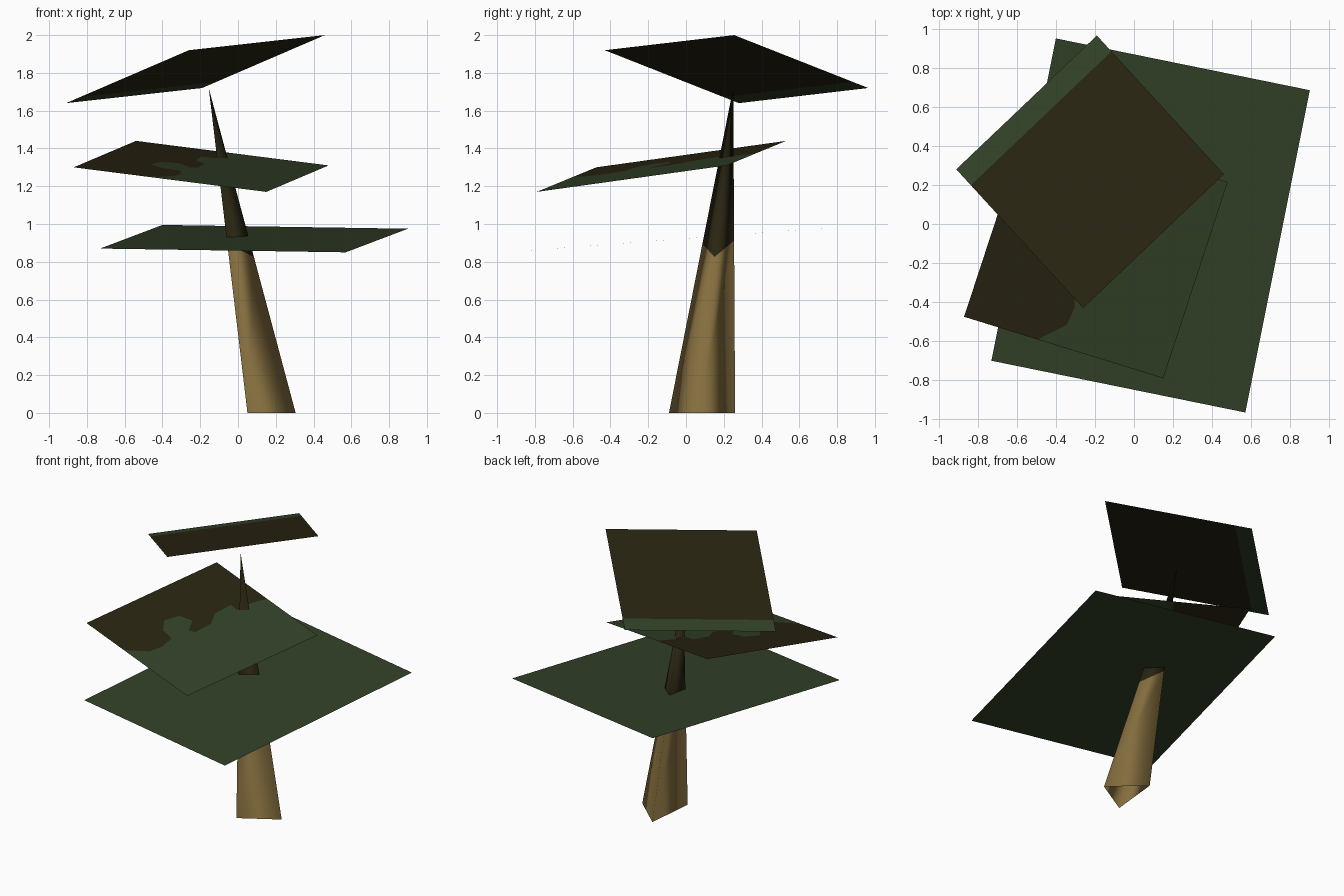
import bpy, bmesh
from mathutils import Vector

cube = bpy.data.objects.get("Cube")
if cube:
    bpy.data.objects.remove(cube, do_unlink=True)


def make_material(name, rgb):
    mat = bpy.data.materials.new(name)
    mat.use_nodes = True
    color = (*rgb, 1)
    mat.diffuse_color = color
    bsdf = mat.node_tree.nodes["Principled BSDF"]
    bsdf.inputs["Base Color"].default_value = color
    bsdf.inputs["Roughness"].default_value = 0.8
    return mat


GREEN = make_material("leaf green", (0.032, 0.053, 0.021))
DARK = make_material("dark brown", (0.022, 0.018, 0.006))
BARK = make_material("bark brown", (0.24, 0.16, 0.05))


def finish(bm, name, mats):
    mesh = bpy.data.meshes.new(name)
    bm.to_mesh(mesh)
    bm.free()
    for mat in mats:
        mesh.materials.append(mat)
    obj = bpy.data.objects.new(name, mesh)
    bpy.context.collection.objects.link(obj)
    return obj


def leaf_sheet(name, corner, side_s, side_t, border=None):
    """Parallelogram sheet; border is a (s, t) line from t=0 to t=1 that
    parts the dark area (low s) from the green area (high s)."""
    a, b, d = Vector(corner), Vector(side_s), Vector(side_t)
    bm = bmesh.new()

    def vert(st):
        return bm.verts.new(a + (b - a) * st[0] + (d - a) * st[1])

    low = [vert(p) for p in ((0, 0), (0, 1))]
    high = [vert(p) for p in ((1, 0), (1, 1))]
    if border:
        mid = [vert(p) for p in border]
        bm.faces.new([low[0], *mid, low[1]]).material_index = 1
        bm.faces.new([high[0], high[1], *reversed(mid)])
    else:
        bm.faces.new([low[0], high[0], high[1], low[1]])
    # All sheets face upward
    for f in bm.faces:
        f.normal_update()
        if f.normal.z < 0:
            f.normal_flip()
    bmesh.ops.triangulate(bm, faces=[f for f in bm.faces if len(f.verts) > 4])
    return finish(bm, name, [GREEN, DARK])


# Lower sheet, plain green
leaf_sheet("lower_leaf_sheet", (-0.73, -0.70, 0.87), (0.57, -0.965, 0.85),
           (-0.40, 0.95, 0.995))

# Middle sheet with a ragged dark patch
ragged = [(.37, 0), (.48, .11), (.49, .2), (.46, .3), (.36, .31), (.28, .38),
          (.3, .48), (.39, .51), (.46, .43), (.5, .45), (.49, .58), (.42, .66),
          (.41, .79), (.48, .79), (.47, .88), (.5, 1)]
leaf_sheet("middle_leaf_sheet", (-0.87, -0.475, 1.30), (0.15, -0.79, 1.17),
           (-0.54, 0.53, 1.44), ragged)

# Upper sheet, dark with a green strip along its low edge
leaf_sheet("upper_leaf_sheet", (-0.26, -0.43, 1.92), (-0.91, 0.28, 1.64),
           (0.46, 0.255, 2.0), [(.885, 0), (.885, 1)])

# Leaning three-sided trunk, open below, dark near the tip
bm = bmesh.new()
apex_point = Vector((-0.155, 0.25, 1.72))
base_points = [Vector(p) for p in ((.05, -.09, 0), (.305, .06, 0), (.085, .26, 0))]
split = (0.52, 0.48, 0.53)
base = [bm.verts.new(p) for p in base_points]
ring = [bm.verts.new(p.lerp(apex_point, k)) for p, k in zip(base_points, split)]
apex = bm.verts.new(apex_point)
for i in range(3):
    j = (i + 1) % 3
    bm.faces.new([base[i], base[j], ring[j], ring[i]])
    bm.faces.new([ring[i], ring[j], apex]).material_index = 1
for f in bm.faces:
    f.smooth = True
finish(bm, "trunk", [BARK, DARK])
